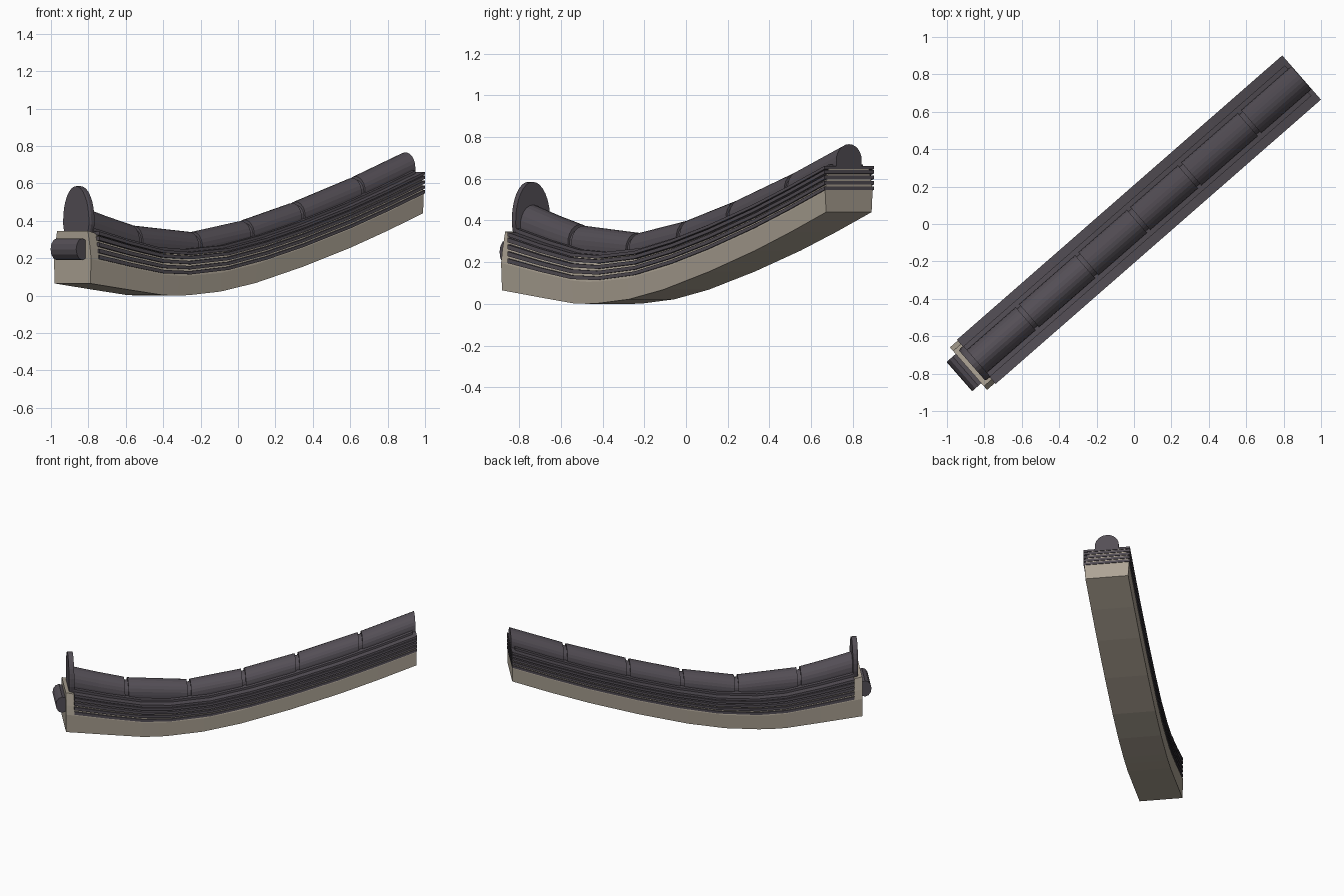
import bpy, bmesh, math
from mathutils import Vector

if "Cube" in bpy.data.objects:
    bpy.data.objects.remove(bpy.data.objects["Cube"])

ANGLE = math.atan2(0.658, 0.753)          # ridge runs diagonally in plan
D = Vector((math.cos(ANGLE), math.sin(ANGLE), 0))
N = Vector((math.sin(ANGLE), -math.cos(ANGLE), 0))


def material(name, rgb):
    m = bpy.data.materials.new(name)
    m.diffuse_color = (*rgb, 1)
    m.use_nodes = True
    m.node_tree.nodes["Principled BSDF"].inputs["Base Color"].default_value = m.diffuse_color
    return m


PLASTER = material("warm grey plaster", (0.42, 0.37, 0.30))
TILE = material("dark slate tile", (0.088, 0.077, 0.092))

# sagging underside and the height stretch near the raised end
SAG = [(-1.175, .065), (-.89, .03), (-.66, .003), (-.55, 0), (-.47, .003), (-.25, .022),
       (0, .068), (.336, .155), (.668, .255), (.93, .345), (1.187, .44)]
STRETCH = [(-1.175, 1.31), (-.9, 1.17), (-.72, 1.1), (-.33, 1.0), (1.2, 1.0)]


def lookup(table, s):
    for (a, u), (b, v) in zip(table, table[1:]):
        if s <= b:
            return u + (v - u) * (s - a) / (b - a)
    return table[-1][1]


def place(s, t, h):
    z = lookup(SAG, s) + h * lookup(STRETCH, s)
    return D * s + N * t + Vector((0, 0, z))


def mesh_object(name, bm, mat):
    bmesh.ops.recalc_face_normals(bm, faces=bm.faces)
    me = bpy.data.meshes.new(name)
    bm.to_mesh(me)
    bm.free()
    me.materials.append(mat)
    ob = bpy.data.objects.new(name, me)
    bpy.context.collection.objects.link(ob)
    return ob


def loft(name, rings, mat):
    """Closed solid through a list of point rings."""
    bm = bmesh.new()
    loops = [[bm.verts.new(p) for p in ring] for ring in rings]
    n = len(loops[0])
    for a, b in zip(loops, loops[1:]):
        for i in range(n):
            j = (i + 1) % n
            bm.faces.new((a[i], a[j], b[j], b[i]))
    bm.faces.new(loops[0])
    bm.faces.new(loops[-1])
    return mesh_object(name, bm, mat)


def sweep(name, profile, stations, mat):
    return loft(name, [[place(s, t, h) for t, h in profile] for s in stations], mat)


def mirrored(half):
    return half + [(-t, h) for t, h in reversed(half)]


def slab(w, h0, h1):
    return mirrored([(w, h0), (w, h1)])


def dome(w, base, top, n=12):
    """Rounded ridge profile with short upright sides."""
    pts = [(w * math.cos(math.pi * i / n), base + .025 + (top - base - .025) * math.sin(math.pi * i / n))
           for i in range(n + 1)]
    return [(w, base)] + pts + [(-w, base)]


# plaster core
sweep("plaster_core", mirrored([(.145, 0), (.151, .10), (.142, .15), (.125, .215)]),
      [s for s, _ in SAG], PLASTER)

# stacked flat tile courses
COURSE = [-1.12, -.89, -.66, -.47, -.2, .07, .336, .668, .93, 1.19]
for k, h in enumerate((.107, .133, .159, .185)):
    sweep(f"tile_course_{k + 1}", slab(.157, h, h + .017), COURSE, TILE)
sweep("top_course", slab(.157, .207, .222), COURSE, TILE)
sweep("ridge_bed", slab(.108, .220, .237), COURSE[:-1] + [1.165], TILE)

# rounded ridge tiles with narrow recessed joints
JOINTS = [-1.12, -.757, -.335, .033, .395, .82, 1.188]
for k, (a, b) in enumerate(zip(JOINTS, JOINTS[1:])):
    a2 = a + (.012 if k else 0)
    b2 = b - (.012 if k < 5 else 0)
    mids = [a2, (a2 + b2) / 2, b2] if k == 0 else [a2, b2]
    sweep(f"ridge_tile_{k + 1}", dome(.081, .222, .326), mids, TILE)
sweep("ridge_joint_core", dome(.070, .222, .308),
      [-1.11, -.9385] + JOINTS[1:-1] + [1.18], TILE)

# upright arched end plate
arch = [(.098, .32), (.11, .38)]
arch += [(.11 * math.cos(math.pi * i / 16), .40 + .185 * math.sin(math.pi * i / 16)) for i in range(17)]
arch += [(-.11, .38), (-.098, .32)]
loft("end_plate", [[D * s + N * (t * k) + Vector((0, 0, z)) for t, z in arch]
                   for s, k in ((-1.15, .95), (-1.138, 1), (-1.115, 1))], TILE)

# short faceted roll across the end
loft("end_roll", [[D * (-1.196 + .044 * math.cos(math.tau * i / 12)) + N * t
                   + Vector((0, 0, .248 + .058 * math.sin(math.tau * i / 12))) for i in range(12)]
                  for t in (-.104, .104)], TILE)
